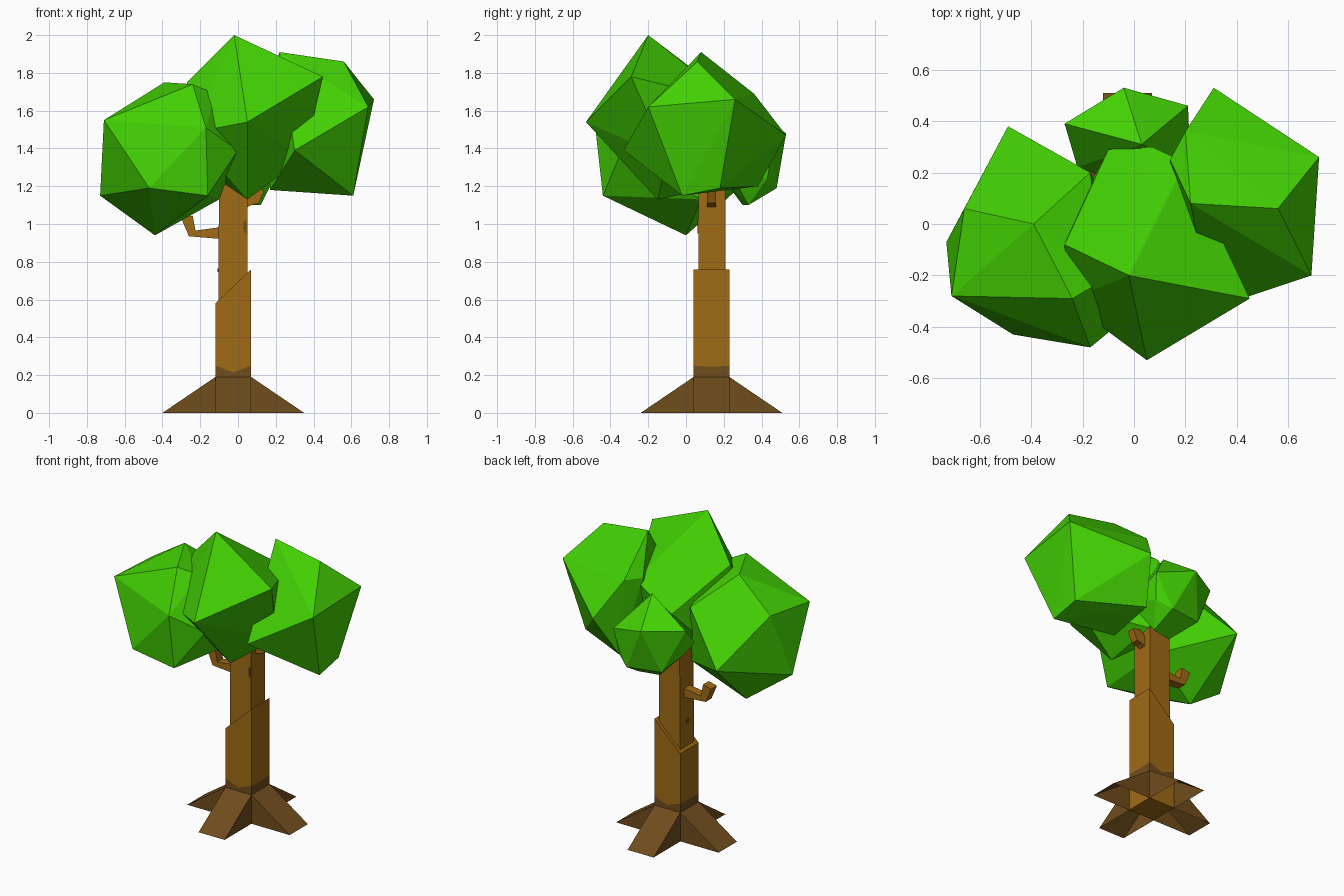
import bpy, bmesh, math
from mathutils import Matrix, Vector

if "Cube" in bpy.data.objects:
    bpy.data.objects.remove(bpy.data.objects["Cube"])


def material(name, rgb):
    m = bpy.data.materials.new(name)
    m.diffuse_color = (*rgb, 1)
    m.use_nodes = True
    m.node_tree.nodes["Principled BSDF"].inputs["Base Color"].default_value = m.diffuse_color
    return m


LEAF = material("leaf green", (0.055, 0.63, 0.001))
BARK = material("bark brown", (0.35, 0.145, 0.008))
ROOT = material("dark root brown", (0.16, 0.074, 0.012))


def finish(name, bm, *mats):
    bmesh.ops.recalc_face_normals(bm, faces=bm.faces)
    me = bpy.data.meshes.new(name)
    bm.to_mesh(me)
    bm.free()
    for m in mats:
        me.materials.append(m)
    ob = bpy.data.objects.new(name, me)
    bpy.context.collection.objects.link(ob)
    return ob


def prism(bm, profile, y0, y1, matrix=Matrix(), skip=()):
    """Extrude an x-z profile from y0 to y1, leaving out the skipped sides."""
    a = [bm.verts.new(matrix @ Vector((x, y0, z))) for x, z in profile]
    b = [bm.verts.new(matrix @ Vector((x, y1, z))) for x, z in profile]
    bm.faces.new(a)
    bm.faces.new(b[::-1])
    n = len(a)
    for i in range(n):
        if i not in skip:
            bm.faces.new((a[i], b[i], b[(i + 1) % n], a[(i + 1) % n]))


def blob(name, corners):
    """Faceted leaf clump: the convex hull of its corners."""
    bm = bmesh.new()
    for c in corners:
        bm.verts.new(c)
    bmesh.ops.convex_hull(bm, input=bm.verts)
    loose = [v for v in bm.verts if not v.link_faces]
    bmesh.ops.delete(bm, geom=loose, context='VERTS')
    finish(name, bm, LEAF)


CX, CY, H = -0.025, 0.135, 0.095     # trunk centre and half width

# four wedge roots around the trunk, open underneath
bm = bmesh.new()
for i in range(4):
    turn = Matrix.Translation((CX, CY, 0)) @ Matrix.Rotation(i * math.pi / 2, 4, 'Z')
    prism(bm, [(H, 0), (H + 0.28, 0), (H, 0.19)], -H, H, turn, skip=(0, 2))
finish("roots", bm, ROOT)

# lower trunk: dark wavy band above the roots, slanted top
bm = bmesh.new()
outline = [(-1, -1), (0, -1), (1, -1), (1, 0), (1, 1), (0, 1), (-1, 1), (-1, 0)]
heights = [lambda i, j: 0.002,
           lambda i, j: 0.18,
           lambda i, j: 0.25 if i and j else (0.215 if i == 0 else 0.245),
           lambda i, j: 0.67 + 0.09 * i]
rings = [[bm.verts.new((CX + H * i, CY + H * j, h(i, j))) for i, j in outline]
         for h in heights]
for k in range(3):
    for n in range(8):
        m = (n + 1) % 8
        f = bm.faces.new((rings[k][n], rings[k][m], rings[k + 1][m], rings[k + 1][n]))
        f.material_index = 1 if k == 1 else 0
bm.faces.new(rings[0][::-1])
bm.faces.new(rings[3])
finish("lower_trunk", bm, BARK, ROOT)

# upper trunk
bm = bmesh.new()
prism(bm, [(-0.105, 0.5), (0.05, 0.5), (0.05, 1.3), (-0.1, 1.3)], 0.065, 0.21)
finish("upper_trunk", bm, BARK)

# small dark knots on the bark
bm = bmesh.new()
prism(bm, [(0.03, 0.96), (0.045, 0.95), (0.045, 1.02), (0.03, 1.01)], 0.061, 0.07)
prism(bm, [(-0.108, 0.745), (-0.09, 0.745), (-0.09, 0.765), (-0.108, 0.765)], 0.12, 0.15)
finish("bark_knots", bm, ROOT)

# bent side branches
bm = bmesh.new()
prism(bm, [(-0.08, 0.92), (-0.26, 0.935), (-0.30, 1.03), (-0.24, 1.045),
           (-0.225, 0.965), (-0.08, 0.985)], 0.105, 0.165)
finish("left_branch", bm, BARK)
bm = bmesh.new()
prism(bm, [(0.03, 1.08), (0.07, 1.10), (0.11, 1.11), (0.14, 1.18), (0.09, 1.19),
           (0.03, 1.15)], 0.11, 0.16)
finish("right_branch", bm, BARK)

# leaf clumps
blob("middle_leaves", [
    (-0.02, -0.20, 2.00), (0.05, -0.53, 1.54), (0.45, -0.29, 1.78), (-0.27, -0.08, 1.75),
    (-0.26, -0.30, 1.48), (-0.10, 0.29, 1.52), (0.07, 0.30, 1.62), (0.20, 0.24, 1.65),
    (0.05, -0.15, 1.13), (0.35, -0.10, 1.35), (0.05, 0.20, 1.20), (-0.20, 0.10, 1.30)])
blob("right_leaves", [
    (0.22, 0.08, 1.91), (0.56, 0.06, 1.86), (0.72, 0.26, 1.66), (0.69, -0.20, 1.62),
    (0.31, 0.53, 1.47), (0.61, -0.02, 1.15), (0.61, 0.18, 1.19), (0.30, -0.33, 1.39),
    (0.17, 0.02, 1.18), (0.22, 0.38, 1.20), (0.20, 0.36, 1.69), (0.14, 0.25, 1.68)])
blob("left_leaves", [
    (-0.71, -0.28, 1.55), (-0.73, -0.07, 1.15), (-0.44, 0.00, 0.94), (-0.47, -0.43, 1.19),
    (-0.24, -0.29, 1.74), (-0.39, 0.00, 1.75), (-0.17, -0.48, 1.51), (-0.66, 0.06, 1.57),
    (-0.49, 0.38, 1.28), (-0.16, -0.44, 1.15), (0.00, -0.34, 1.39), (-0.17, 0.20, 1.55),
    (-0.10, 0.08, 1.13), (-0.12, -0.22, 1.69)])
blob("back_leaves", [
    (0.03, 0.31, 1.63), (-0.04, 0.53, 1.48), (0.21, 0.46, 1.41), (-0.27, 0.39, 1.49),
    (0.12, 0.33, 1.10), (0.10, 0.48, 1.19), (0.19, 0.43, 1.24), (-0.13, 0.44, 1.20),
    (-0.22, 0.35, 1.30), (-0.02, 0.30, 1.10), (0.22, 0.22, 1.30), (-0.22, 0.22, 1.34),
    (0.00, 0.15, 1.30)])
